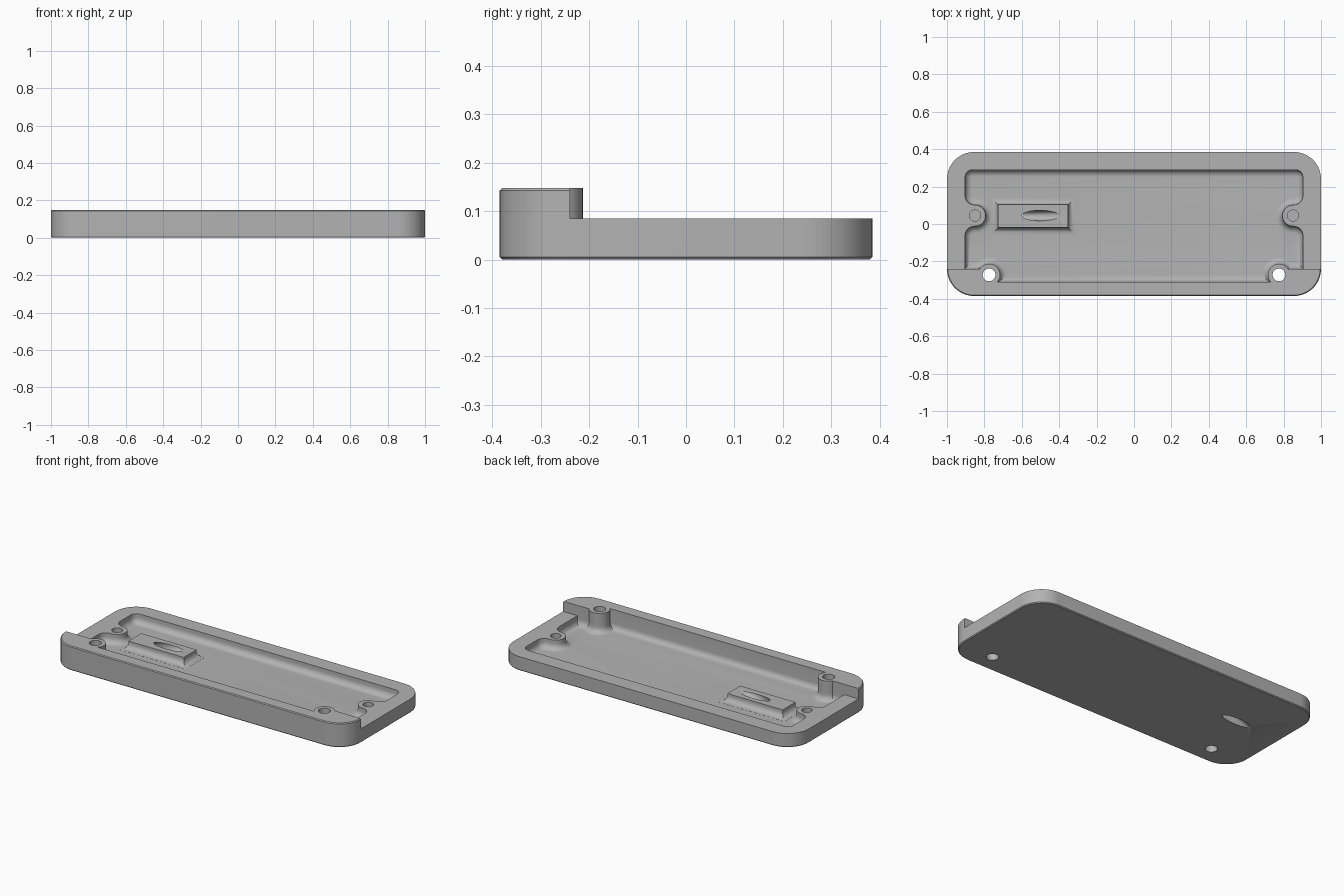
import bpy, bmesh
from math import sin, cos, asin, pi, radians
from mathutils import Vector

if "Cube" in bpy.data.objects:
    bpy.data.objects.remove(bpy.data.objects["Cube"], do_unlink=True)

# Main dimensions
HALF_X, HALF_Y = 1.0, 0.385
TOP, RIM, FLOOR = 0.148, 0.085, 0.028
STEP_Y = -0.24
FILLET = 0.036
POST = Vector((0.775, -0.272))
POST_R = 0.059
BOSS = Vector((0.85, 0.045))
BOSS_R = 0.057

grey = bpy.data.materials.new("Plain grey")
grey.use_nodes = True
grey.diffuse_color = (0.45, 0.45, 0.45, 1)
grey.node_tree.nodes["Principled BSDF"].inputs["Base Color"].default_value = grey.diffuse_color


def arc(cx, cy, r, start, end, n=12):
    return [(cx + r * cos(start + (end - start) * i / n),
             cy + r * sin(start + (end - start) * i / n)) for i in range(n + 1)]


def stack(name, layers):
    """Closed solid skinned through (outline, z) layers of equal point count."""
    bm = bmesh.new()
    rings = [[bm.verts.new((x, y, z)) for x, y in pts] for pts, z in layers]
    for low, high in zip(rings, rings[1:]):
        for i in range(len(low)):
            j = (i + 1) % len(low)
            bm.faces.new((low[i], low[j], high[j], high[i]))
    bm.faces.new(rings[0][::-1])
    bm.faces.new(rings[-1])
    bmesh.ops.recalc_face_normals(bm, faces=bm.faces)
    mesh = bpy.data.meshes.new(name)
    bm.to_mesh(mesh)
    bm.free()
    mesh.materials.append(grey)
    obj = bpy.data.objects.new(name, mesh)
    bpy.context.collection.objects.link(obj)
    return obj


def combine(target, other, operation):
    mod = target.modifiers.new("Combine", "BOOLEAN")
    mod.operation, mod.object, mod.solver = operation, other, "EXACT"
    bpy.ops.object.select_all(action="DESELECT")
    bpy.context.view_layer.objects.active = target
    target.select_set(True)
    bpy.ops.object.modifier_apply(modifier=mod.name)
    bpy.data.objects.remove(other, do_unlink=True)


def mirrored(right):
    return right + [(-x, y) for x, y in reversed(right)]


def body_outline(d):
    x, y, r = HALF_X - d, HALF_Y - d, 0.145 - d
    return mirrored(arc(x - r, r - y, r, -pi / 2, 0, 16) + arc(x - r, y - r, r, 0, pi / 2, 16))


def pocket_outline(d):
    """Pocket edge moved inward by d, flowing around posts and bosses."""
    x, front, back = 0.903 - d, -0.31 + d, 0.29 - d
    r = POST_R + d
    a = pi - asin((front - POST.y) / r)
    b = asin((STEP_Y + d - POST.y) / r)
    pts = arc(*POST, r, a, b, 16) + [(x, STEP_Y + d)]
    blend = 0.05
    bx, off = 0.903 - blend, BOSS_R + blend
    pts += arc(bx, BOSS.y - off, blend - d, 0, pi / 2)
    pts += arc(*BOSS, BOSS_R + d, 1.5 * pi, pi / 2, 20)[1:-1]
    pts += arc(bx, BOSS.y + off, blend - d, -pi / 2, 0)
    pts += arc(0.863, 0.25, 0.04 - d, 0, pi / 2, 8)
    return mirrored(pts)


def curve_steps(n=7):
    """Concave quarter-round as (inset, rise) pairs, floor first."""
    return [(FILLET * (1 - sin(t)), FILLET * (1 - cos(t)))
            for t in (i * pi / 2 / n for i in range(n + 1))]


# Tray body with softened top and bottom edges
c = 0.005
tray = stack("tray", [(body_outline(c), 0), (body_outline(0), c),
                      (body_outline(0), TOP - c), (body_outline(c), TOP)])

# Lower the rim behind the raised front wall, leaving the posts standing
b = asin((STEP_Y - POST.y) / POST_R)
edge = arc(*POST, POST_R, pi - b, b, 16) + [(1.2, STEP_Y), (1.2, 0.6)]
combine(tray, stack("step_cutter", [(mirrored(edge), RIM), (mirrored(edge), 0.3)]), "DIFFERENCE")

# Pocket with a rounded floor edge
layers = [(pocket_outline(d), FLOOR + z) for d, z in curve_steps()]
layers.append((pocket_outline(0), 0.3))
combine(tray, stack("pocket_cutter", layers), "DIFFERENCE")


# Raised block on the floor with flared foot
def block_outline(d):
    x, y = 0.187 + d, 0.062 + d
    return [(-0.54 + sx * x, 0.042 + sy * y) for sx, sy in ((-1, -1), (1, -1), (1, 1), (-1, 1))]


layers = [(block_outline(FILLET), FLOOR - 0.01)]
layers += [(block_outline(d), FLOOR + z + 0.0005) for d, z in curve_steps()]
layers.append((block_outline(0), 0.076))
combine(tray, stack("floor_block", layers), "UNION")

# Through holes in the posts, blind holes in the bosses
for side in (-1, 1):
    for centre, radius, bottom in ((POST, 0.034, -0.1), (BOSS, 0.03, 0.03)):
        ring = arc(side * centre.x, centre.y, radius, 0, 2 * pi, 32)[:-1]
        combine(tray, stack("hole_cutter", [(ring, bottom), (ring, 0.3)]), "DIFFERENCE")

# Slanted bore running from the underside up through the block
slope = 0.19 / 0.076


def bore_ring(z):
    return [(-0.69 + slope * z + 0.1 * cos(t), 0.045 + 0.028 * sin(t))
            for t in (i * 2 * pi / 40 for i in range(40))]


combine(tray, stack("bore_cutter", [(bore_ring(z), z) for z in (-0.02, 0.1)]), "DIFFERENCE")

bpy.ops.object.select_all(action="DESELECT")
tray.select_set(True)
bpy.context.view_layer.objects.active = tray
bpy.ops.object.shade_smooth_by_angle(angle=radians(30))
